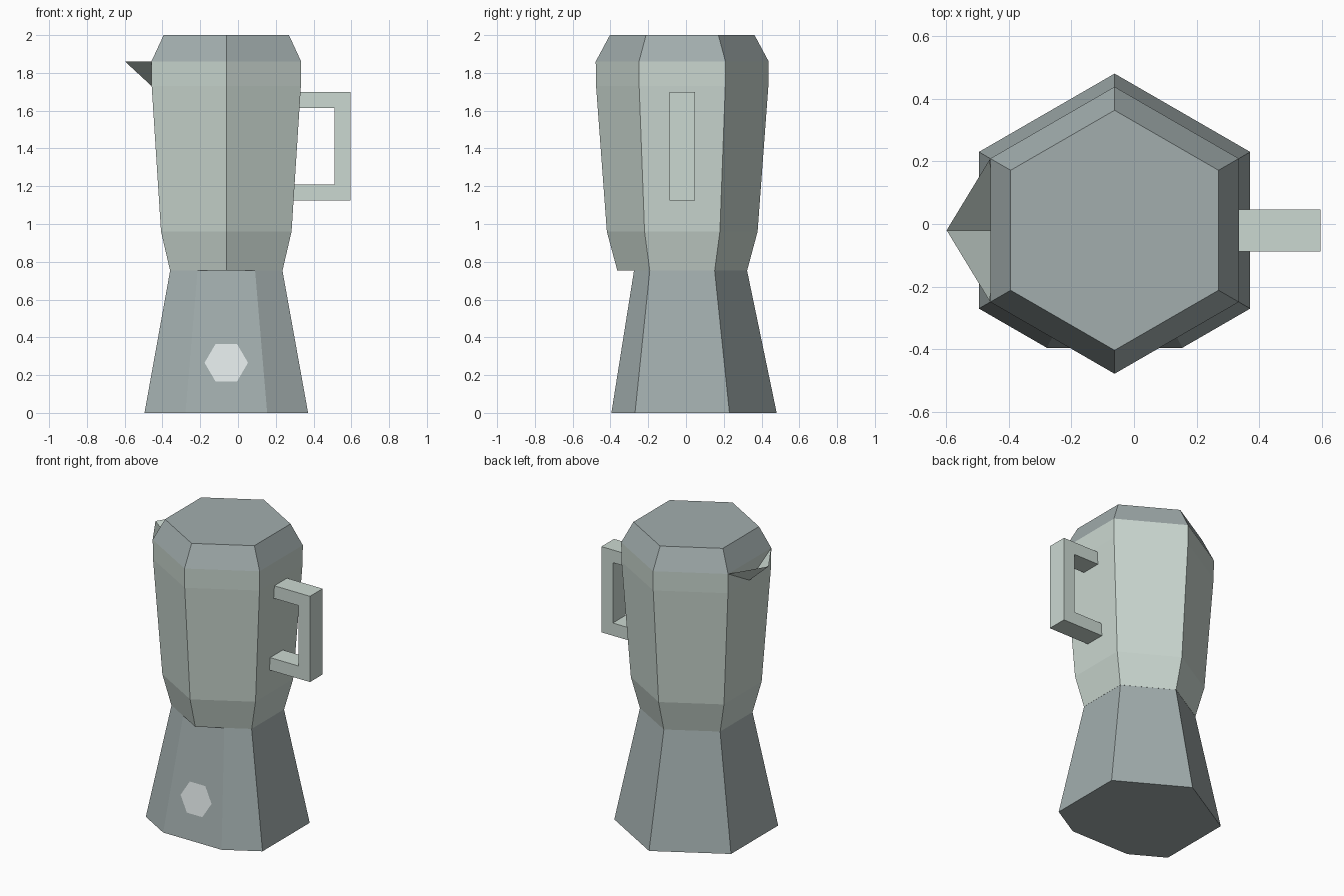
import bpy, bmesh
from math import sin, cos, pi
from mathutils import Vector

if "Cube" in bpy.data.objects:
    bpy.data.objects.remove(bpy.data.objects["Cube"])

CX, CY = -0.062, -0.02


def material(name, rgb):
    m = bpy.data.materials.new(name)
    m.diffuse_color = (*rgb, 1)
    m.use_nodes = True
    m.node_tree.nodes["Principled BSDF"].inputs["Base Color"].default_value = m.diffuse_color
    return m


steel = material("dark_steel", (0.36, 0.42, 0.42))
pale = material("pale_metal", (0.60, 0.69, 0.64))
light = material("light_badge", (0.75, 0.80, 0.80))


def finish(name, bm, mat, closed=True):
    if closed:
        bmesh.ops.recalc_face_normals(bm, faces=bm.faces)
    me = bpy.data.meshes.new(name)
    bm.to_mesh(me)
    bm.free()
    me.materials.append(mat)
    ob = bpy.data.objects.new(name, me)
    bpy.context.collection.objects.link(ob)
    return ob


def hex_loft(profile, bottom=True, top=True):
    """Six-sided shell through (radius, height) rings."""
    bm = bmesh.new()
    rings = []
    for r, z in profile:
        angles = [pi / 2 + k * pi / 3 for k in range(6)]
        rings.append([bm.verts.new((CX + r * cos(a), CY + r * sin(a), z)) for a in angles])
    for a, b in zip(rings, rings[1:]):
        for i in range(6):
            j = (i + 1) % 6
            bm.faces.new((a[i], a[j], b[j], b[i]))
    if bottom:
        bm.faces.new(rings[0][::-1])
    if top:
        bm.faces.new(rings[-1])
    return bm


# Boiler base, with its front corner sliced to a flat panel
cut_point = Vector((0, -0.395, 0))
slope = Vector((0, 0.12, 0.755)).normalized()
normal = Vector((0, -slope.z, slope.y))
bm = hex_loft([(0.50, 0), (0.343, 0.755)])
cut = bmesh.ops.bisect_plane(bm, geom=bm.verts[:] + bm.edges[:] + bm.faces[:],
                             plane_co=cut_point, plane_no=normal, clear_outer=True)
rim = [e for e in bm.edges if e.is_boundary]
bmesh.ops.edgeloop_fill(bm, edges=rim)
finish("boiler_base", bm, steel)

# Hexagonal badge lying on the flat panel
bm = bmesh.new()
centre = cut_point + slope * (0.265 / slope.z) + normal * 0.003
centre.x = CX
bm.faces.new([bm.verts.new(centre + Vector((0.115 * cos(k * pi / 3), 0, 0))
                           + slope * 0.115 * sin(k * pi / 3)) for k in range(6)])
finish("badge", bm, light, closed=False)

# Upper jug and lid
finish("jug", hex_loft([(0.344, 0.755), (0.399, 0.96), (0.456, 1.73), (0.458, 1.86)],
                       top=False), pale, closed=True)
finish("lid", hex_loft([(0.458, 1.86), (0.383, 2.0)], bottom=False), steel)

# Open V-shaped spout
bm = bmesh.new()
tip = bm.verts.new((-0.598, CY, 1.86))
root = bm.verts.new((-0.457, CY, 1.73))
back = bm.verts.new((-0.459, CY + 0.229, 1.86))
front = bm.verts.new((-0.459, CY - 0.229, 1.86))
bm.faces.new((tip, back, root))
bm.faces.new((tip, root, front))
finish("spout", bm, pale, closed=False)

# Square C-shaped handle, extruded sideways
outline = [(0.325, 1.70), (0.595, 1.70), (0.595, 1.125), (0.288, 1.125),
           (0.294, 1.21), (0.51, 1.21), (0.51, 1.615), (0.32, 1.615)]
bm = bmesh.new()
face = bm.faces.new([bm.verts.new((x, CY - 0.067, z)) for x, z in outline])
ext = bmesh.ops.extrude_face_region(bm, geom=[face], use_keep_orig=True)
bmesh.ops.translate(bm, vec=(0, 0.134, 0),
                    verts=[v for v in ext["geom"] if isinstance(v, bmesh.types.BMVert)])
finish("handle", bm, pale)
